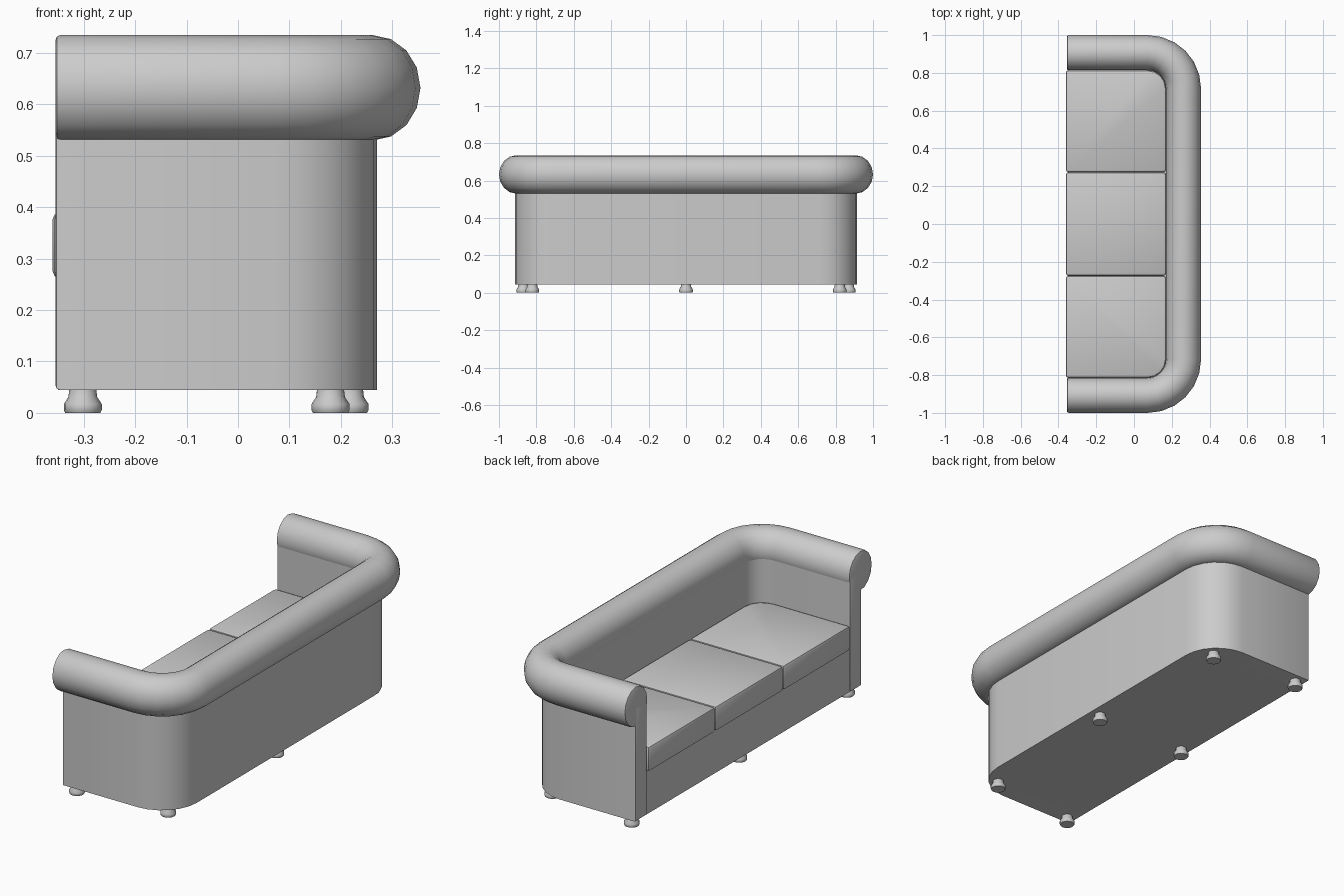
import bpy, bmesh, math

if "Cube" in bpy.data.objects:
    bpy.data.objects.remove(bpy.data.objects["Cube"], do_unlink=True)

GREY = (0.6, 0.6, 0.6, 1)
fabric = bpy.data.materials.new("light_grey")
fabric.use_nodes = True
fabric.diffuse_color = GREY
fabric.node_tree.nodes["Principled BSDF"].inputs["Base Color"].default_value = GREY

FRONT = -0.355                 # open side of the sofa
CX, CY, R = 0.072, 0.717, 0.19  # corner centre and centre-line radius
FLOOR = 0.045                  # underside of the body


def finish(name, bm, bevel=0, front_only=False, angle=40):
    """Optionally bevel the sharp edges, then make a smooth-shaded object."""
    bmesh.ops.recalc_face_normals(bm, faces=bm.faces)
    if bevel:
        edges = [e for e in bm.edges if e.calc_face_angle(0) > math.radians(50)
                 and (not front_only or all(v.co.x < FRONT + 0.001 for v in e.verts))]
        bmesh.ops.bevel(bm, geom=edges, offset=bevel, segments=2,
                        profile=0.5, affect='EDGES')
    me = bpy.data.meshes.new(name)
    bm.to_mesh(me)
    bm.free()
    me.materials.append(fabric)
    for p in me.polygons:
        p.use_smooth = True
    me.set_sharp_from_angle(angle=math.radians(angle))
    ob = bpy.data.objects.new(name, me)
    bpy.context.collection.objects.link(ob)
    return ob


def u_path(offset, front=FRONT, steps=6):
    """U-shaped plan line, moved outwards by offset."""
    r = R + offset
    half = []
    for i in range(steps + 1):
        a = math.pi / 2 * i / steps
        half.append((CX + r * math.sin(a), CY + r * math.cos(a)))
    half.insert(0, (front, CY + r))
    return half + [(x, -y) for x, y in reversed(half)]


def sweep(name, section, **kw):
    """Carry a closed (offset, z) section along the U path and cap its ends."""
    bm = bmesh.new()
    lines = [[bm.verts.new((x, y, z)) for x, y in u_path(o)] for o, z in section]
    for a, b in zip(lines, lines[1:] + lines[:1]):
        for i in range(len(a) - 1):
            bm.faces.new((a[i], a[i + 1], b[i + 1], b[i]))
    for end in (0, -1):
        bm.faces.new([line[end] for line in lines])
    return finish(name, bm, **kw)


def prism(name, outline, z0, z1, **kw):
    bm = bmesh.new()
    face = bm.faces.new([bm.verts.new((x, y, z0)) for x, y in outline])
    top = bmesh.ops.extrude_face_region(bm, geom=[face], use_keep_orig=True)["geom"]
    bmesh.ops.translate(bm, vec=(0, 0, z1 - z0),
                        verts=[v for v in top if isinstance(v, bmesh.types.BMVert)])
    return finish(name, bm, **kw)


# Arms and back: one wall, topped by a fat roll
sweep("arm_and_back_wall", [(0.008, FLOOR), (0.008, 0.63), (-0.088, 0.63), (-0.088, FLOOR)],
      bevel=0.008, front_only=True)
ring = [math.tau * i / 16 for i in range(16)]
sweep("top_roll", [(0.093 * math.cos(a), 0.6325 + 0.1025 * math.sin(a)) for a in ring],
      bevel=0.009, front_only=True)

# Seat base between the arms
prism("seat_base", u_path(-0.086, -0.35), FLOOR, 0.266)

# Three cushions, the outer two rounded to the back corners
SPLIT, LIP = 0.274, -0.361
back = CX + R - 0.092
prism("middle_cushion", [(LIP, -SPLIT), (back, -SPLIT), (back, SPLIT), (LIP, SPLIT)],
      0.262, 0.39, bevel=0.014)
corner = [p for p in u_path(-0.092, LIP, 4) if p[1] > 0]
for side, s in (("left", 1), ("right", -1)):
    outline = corner + [(back, SPLIT), (LIP, SPLIT)]
    prism(side + "_cushion", [(x, y * s) for x, y in outline], 0.262, 0.39, bevel=0.014)

# Six small turned feet
PROFILE = [(0.034, 0), (0.037, 0.006), (0.037, 0.017), (0.028, 0.031), (0.026, 0.048)]


def foot(name, x, y):
    bm = bmesh.new()
    rings = [[bm.verts.new((x + r * math.cos(a), y + r * math.sin(a), z)) for a in ring]
             for r, z in PROFILE]
    for a, b in zip(rings, rings[1:]):
        for i in range(len(ring)):
            j = (i + 1) % len(ring)
            bm.faces.new((a[i], a[j], b[j], b[i]))
    bm.faces.new(rings[0])
    bm.faces.new(rings[-1])
    finish(name, bm)


for s, label in ((-1, "right"), (0, "middle"), (1, "left")):
    foot("front_foot_" + label, -0.302, 0.87 * s)
    foot("back_foot_" + label, 0.18 if s else 0.217, 0.822 * s)
